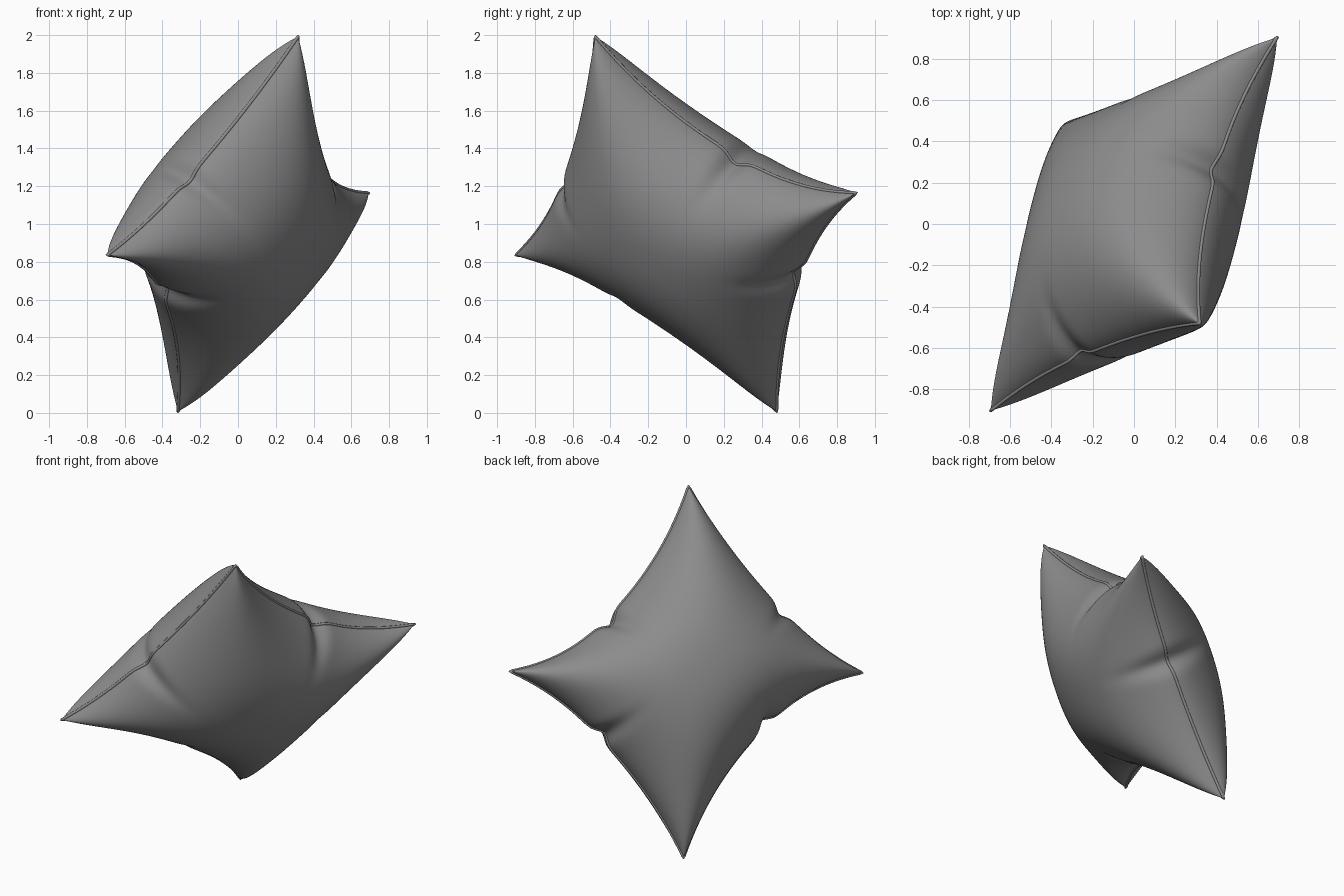
import bpy, bmesh, math
from mathutils import Vector

if "Cube" in bpy.data.objects:
    bpy.data.objects.remove(bpy.data.objects["Cube"])

# Pillow frame: two perpendicular half-diagonals, tilted in space
CENTRE = Vector((0, 0, 1))
A = Vector((0.318, -0.48, 0.992))
C = Vector((0.692, 0.902, 0.165))
P, Q = (A + C) / 2, (C - A) / 2          # half-side axes of the square
N = A.cross(C).normalized()
SIDE = P.length
THICK = 0.455
STEPS = 60

# Each seam: (crease position along seam, overall pull-in, extra notch)
SEAMS = {
    ("u", 1): (0.17, 0.21, 0.05),
    ("u", -1): (-0.16, 0.205, 0.05),
    ("v", 1): (0.13, 0.13, 0.04),
    ("v", -1): (-0.20, 0.105, 0.035),
}


def pull(axis, a, along):
    """Shrink coordinate a towards the centre; also give the wrinkle depth."""
    s0, base, notch = SEAMS[(axis, 1 if a >= 0 else -1)]
    d = along - s0
    t = abs(d) / (1 - s0 if d > 0 else 1 + s0)
    crease = math.exp(-(d / 0.075) ** 2)
    inset = base * (1 - t ** 2.2) * abs(a) ** 0.25 + notch * crease * abs(a) ** 6
    wrinkle = 0.22 * math.exp(-(d / 0.06) ** 2) * abs(a) ** 9
    return a * (1 - inset / SIDE), wrinkle


def surface(u, v, side):
    x, wu = pull("u", u, v)
    y, wv = pull("v", v, u)
    h = THICK * math.sqrt(max(0, (1 - abs(u) ** 2.1) * (1 - abs(v) ** 2.1)))
    # flatter next to the middle of each seam, fuller towards the corners
    u4, v4 = u ** 4, v ** 4
    h *= 1 - 0.2 * (u4 + v4 - 2 * u4 * v4) + 0.4 * u * u * v * v
    h *= (1 - wu) * (1 - wv)
    return CENTRE + P * x + Q * y + N * (side * h)


def spaced(i):
    return math.sin(math.pi / 2 * i / STEPS)


# Dark grey cloth
cloth = bpy.data.materials.new("dark_cloth")
cloth.diffuse_color = (0.26, 0.26, 0.26, 1)
cloth.use_nodes = True
cloth.node_tree.nodes["Principled BSDF"].inputs["Base Color"].default_value = cloth.diffuse_color

# Stuffed cover: two bulged panels welded at the seam
bm = bmesh.new()
for side in (1, -1):
    grid = [[bm.verts.new(surface(spaced(i), spaced(j), side))
             for j in range(-STEPS, STEPS + 1)] for i in range(-STEPS, STEPS + 1)]
    for i in range(2 * STEPS):
        for j in range(2 * STEPS):
            bm.faces.new((grid[i][j], grid[i + 1][j], grid[i + 1][j + 1], grid[i][j + 1]))
bmesh.ops.remove_doubles(bm, verts=bm.verts, dist=0.00005)
bmesh.ops.recalc_face_normals(bm, faces=bm.faces)
for f in bm.faces:
    f.smooth = True
mesh = bpy.data.meshes.new("pillow_cover")
bm.to_mesh(mesh)
bm.free()
mesh.materials.append(cloth)
cover = bpy.data.objects.new("pillow_cover", mesh)
bpy.context.collection.objects.link(cover)

# Thin sewn piping around the four seams
ring = []
line = [i / 60 for i in range(-60, 60)]
ring += [surface(1, s, 1) for s in line]
ring += [surface(-s, 1, 1) for s in line]
ring += [surface(-1, -s, 1) for s in line]
ring += [surface(s, -1, 1) for s in line]
curve = bpy.data.curves.new("seam_piping", "CURVE")
curve.dimensions = "3D"
curve.bevel_depth = 0.009
curve.bevel_resolution = 2
spline = curve.splines.new("POLY")
spline.points.add(len(ring) - 1)
for pt, co in zip(spline.points, ring):
    pt.co = (*co, 1)
spline.use_cyclic_u = True
spline.use_smooth = True
curve.materials.append(cloth)
piping = bpy.data.objects.new("seam_piping", curve)
bpy.context.collection.objects.link(piping)
